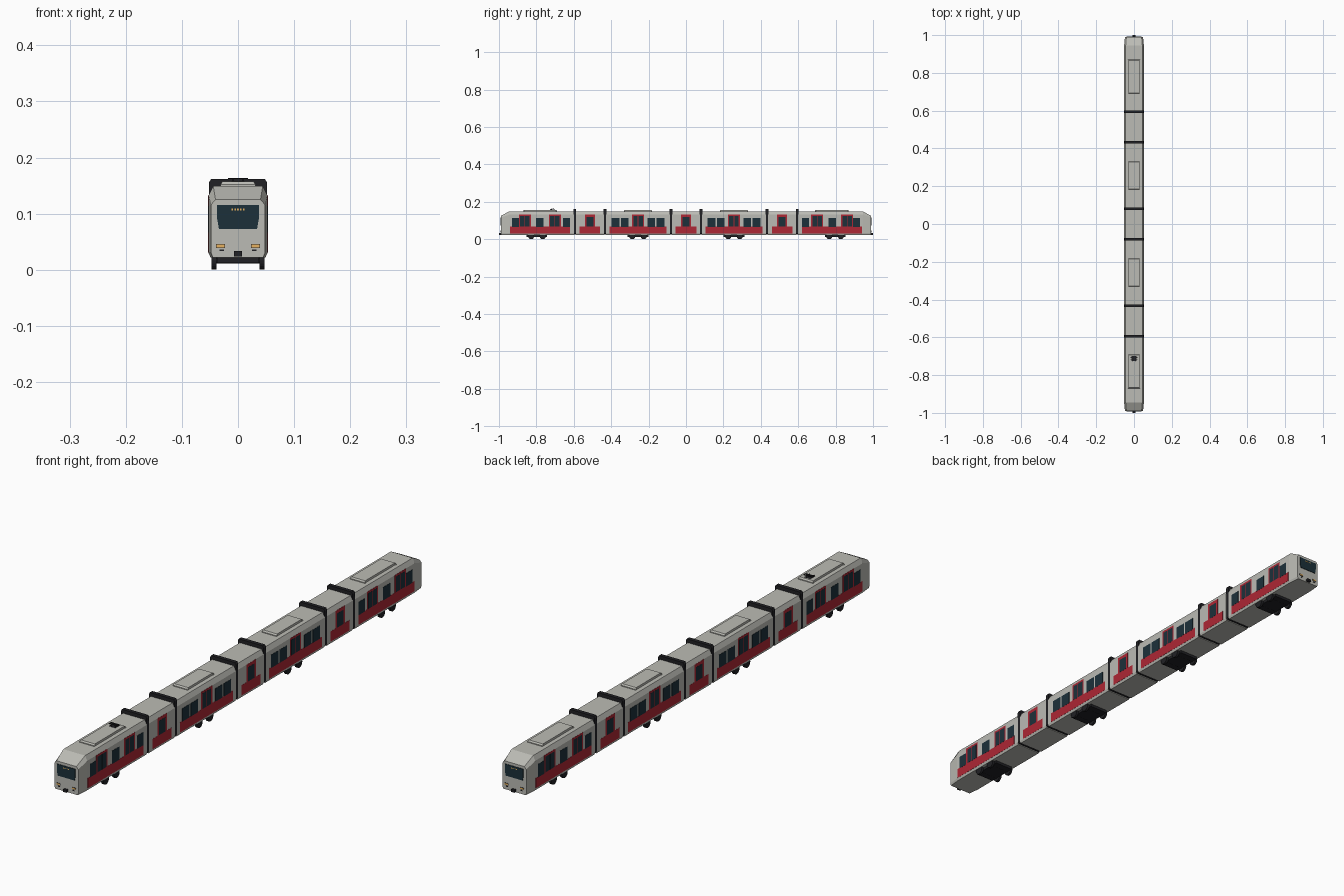
import bpy, bmesh, math
from mathutils import Matrix, Vector

if "Cube" in bpy.data.objects:
    bpy.data.objects.remove(bpy.data.objects["Cube"])


def mat(name, r, g, b):
    m = bpy.data.materials.new(name)
    m.diffuse_color = (r, g, b, 1)
    m.use_nodes = True
    m.node_tree.nodes["Principled BSDF"].inputs["Base Color"].default_value = m.diffuse_color
    return m


GREY = mat("body_grey", 0.5, 0.5, 0.46)
RED = mat("red_panel", 0.42, 0.02, 0.035)
GLASS = mat("dark_glass", 0.012, 0.03, 0.042)
BLACK = mat("black_rubber", 0.015, 0.015, 0.018)
AMBER = mat("amber_lamp", 0.8, 0.45, 0.12)


def finish(name, bm, material):
    bmesh.ops.recalc_face_normals(bm, faces=bm.faces)
    me = bpy.data.meshes.new(name)
    bm.to_mesh(me)
    bm.free()
    me.materials.append(material)
    ob = bpy.data.objects.new(name, me)
    bpy.context.collection.objects.link(ob)
    return ob


def boxes(name, items, material):
    """One object from boxes given as (x0, x1, y0, y1, z0, z1)."""
    bm = bmesh.new()
    for x0, x1, y0, y1, z0, z1 in items:
        m = Matrix.Translation(((x0 + x1) / 2, (y0 + y1) / 2, (z0 + z1) / 2))
        m = m @ Matrix.Diagonal((abs(x1 - x0), abs(y1 - y0), abs(z1 - z0), 1))
        bmesh.ops.create_cube(bm, size=1, matrix=m)
    return finish(name, bm, material)


def loft(name, sections, material):
    """Skin half cross-sections (y, [(x, z)...]) mirrored across x."""
    bm = bmesh.new()
    rings = []
    for y, half in sections:
        pts = half + [(-x, z) for x, z in reversed(half)]
        rings.append([bm.verts.new((x, y, z)) for x, z in pts])
    n = len(rings[0])
    for a, b in zip(rings, rings[1:]):
        for i in range(n):
            bm.faces.new((a[i], a[(i + 1) % n], b[(i + 1) % n], b[i]))
    bm.faces.new(rings[0])
    bm.faces.new(rings[-1])
    return finish(name, bm, material)


def both_sides(panels, x):
    return [(s * 0.05, s * x, *p) for p in panels for s in (-1, 1)]


def pad(y, w, z0, z1):
    return (y - w / 2, y + w / 2, z0, z1)


BODY = [(0.049, 0.022), (0.0525, 0.03), (0.0525, 0.132), (0.044, 0.149)]
NOSE = [(0.045, 0.022), (0.048, 0.03), (0.048, 0.116), (0.04, 0.125)]
BELLOWS = [(0.048, 0.025), (0.052, 0.03), (0.052, 0.155), (0.048, 0.162)]
JOINTS = [-0.594, -0.433, -0.08, 0.08, 0.433, 0.594]
G = 0.006

# Body sections
edges = [-0.99] + JOINTS + [0.99]
for i, (a, b) in enumerate(zip(edges, edges[1:])):
    if i == 0:
        secs = [(a, NOSE), (-0.945, BODY), (b - G, BODY)]
    elif i == 6:
        secs = [(a + G, BODY), (0.945, BODY), (b, NOSE)]
    else:
        secs = [(a + G, BODY), (b - G, BODY)]
    loft(f"body_section_{i + 1}", secs, GREY)

# Gangway bellows
for i, y in enumerate(JOINTS):
    loft(f"gangway_bellows_{i + 1}", [(y - 0.007, BELLOWS), (y + 0.007, BELLOWS)], BLACK)

# Side layouts: red skirt range, windows (y), doors (y, width)
layouts = []
for s in (-1, 1):
    layouts.append((sorted((s * 0.942, s * 0.62)),
                    [(s * 0.912, 0.036), (s * 0.782, 0.042), (s * 0.639, 0.037)],
                    [(s * 0.861, 0.064), (s * 0.701, 0.064)]))
    c = s * 0.2565
    layouts.append(([c - 0.153, c + 0.153],
                    [(c + d, 0.042) for d in (-0.12, -0.071, 0.071, 0.12)],
                    [(c, 0.064)]))
for c in (-0.5135, 0, 0.5135):
    layouts.append(([c - 0.055, c + 0.055], [], [(c, 0.054)]))

for i, ((y0, y1), windows, doors) in enumerate(layouts):
    n = i + 1
    boxes(f"red_skirt_{n}", both_sides([(y0, y1, 0.031, 0.068)], 0.053), RED)
    if windows:
        boxes(f"side_windows_{n}",
              both_sides([pad(y, w, 0.066, 0.114) for y, w in windows], 0.0533), GLASS)
    boxes(f"doors_{n}",
          both_sides([pad(y, w, 0.031, 0.132) for y, w in doors], 0.0532), RED)
    # Double doors have two leaves of glass
    glass = []
    for y, w in doors:
        if w > 0.06:
            glass += [pad(y + d, 0.024, 0.068, 0.125) for d in (-0.0135, 0.0135)]
        else:
            glass.append(pad(y, 0.036, 0.068, 0.12))
    boxes(f"door_glass_{n}", both_sides(glass, 0.0535), GLASS)

# Bogies with wheels
for i, c in enumerate((-0.797, -0.2565, 0.2565, 0.797)):
    boxes(f"bogie_frame_{i + 1}", [(-0.037, 0.037, c - 0.055, c + 0.055, 0.012, 0.026)], BLACK)
    bm = bmesh.new()
    for y in (c - 0.031, c + 0.031):
        for x, r, d in ((-0.0425, 0.0165, 0.009), (0.0425, 0.0165, 0.009), (0, 0.005, 0.08)):
            m = Matrix.Translation((x, y, 0.0165)) @ Matrix.Rotation(math.pi / 2, 4, 'Y')
            bmesh.ops.create_cone(bm, cap_ends=True, segments=20, radius1=r,
                                  radius2=r, depth=d, matrix=m)
    finish(f"wheels_{i + 1}", bm, BLACK)

# Roof equipment housings
for i, (c, h) in enumerate(((-0.78, 0.09), (-0.2565, 0.075), (0.2565, 0.075), (0.78, 0.09))):
    lo, hi = [(0.031, 0.148), (0.031, 0.152)], [(0.028, 0.148), (0.028, 0.157)]
    loft(f"roof_housing_{i + 1}", [(c - h, lo), (c - h + 0.004, hi),
                                   (c + h - 0.004, hi), (c + h, lo)], GREY)

# Cab details at both ends
for end, s in (("front", -1), ("rear", 1)):
    def face(y, items):
        return [(x0, x1, s * 0.985, s * y, z0, z1) for x0, x1, z0, z1 in items]
    shield = [(0.034, 0.073), (0.037, 0.09), (0.037, 0.115)]
    loft(f"{end}_windscreen", [(s * 0.985, shield), (s * 0.992, shield)], GLASS)
    boxes(f"{end}_destination_display",
          face(0.9926, [(x - 0.0015, x + 0.0015, 0.106, 0.109)
                        for x in (-0.01, -0.005, 0, 0.005, 0.01)]), AMBER)
    boxes(f"{end}_headlight_frames",
          face(0.9915, [(k * 0.031 - 0.008, k * 0.031 + 0.008, 0.039, 0.046)
                        for k in (-1, 1)]), BLACK)
    boxes(f"{end}_headlights",
          face(0.992, [(k * 0.031 - 0.007, k * 0.031 + 0.007, 0.04, 0.045)
                       for k in (-1, 1)]), AMBER)
    boxes(f"{end}_marker_lights",
          face(0.9915, [(k * 0.029 - 0.004, k * 0.029 + 0.004, 0.033, 0.036)
                        for k in (-1, 1)]), BLACK)
    boxes(f"{end}_coupler", [(-0.007, 0.007, s * 0.97, s * 1.0, 0.024, 0.033)], BLACK)

# Pantograph, folded low over the front roof housing
boxes("pantograph_base", [(-0.012, 0.012, -0.725, -0.7, 0.155, 0.158)], BLACK)
boxes("pantograph_head", [(-0.018, 0.018, y - 0.002, y + 0.002, 0.1615, 0.1635)
                          for y in (-0.716, -0.707)], BLACK)
bm = bmesh.new()
for x in (-0.009, 0.009):
    for ya, za, yb, zb in ((-0.7, 0.157, -0.727, 0.16), (-0.727, 0.16, -0.707, 0.1625)):
        a, b = Vector((x, ya, za)), Vector((x, yb, zb))
        m = Matrix.Translation((a + b) / 2) @ (b - a).to_track_quat('Z', 'Y').to_matrix().to_4x4()
        bmesh.ops.create_cone(bm, cap_ends=True, segments=6, radius1=0.001,
                              radius2=0.001, depth=(b - a).length, matrix=m)
finish("pantograph_arms", bm, BLACK)
